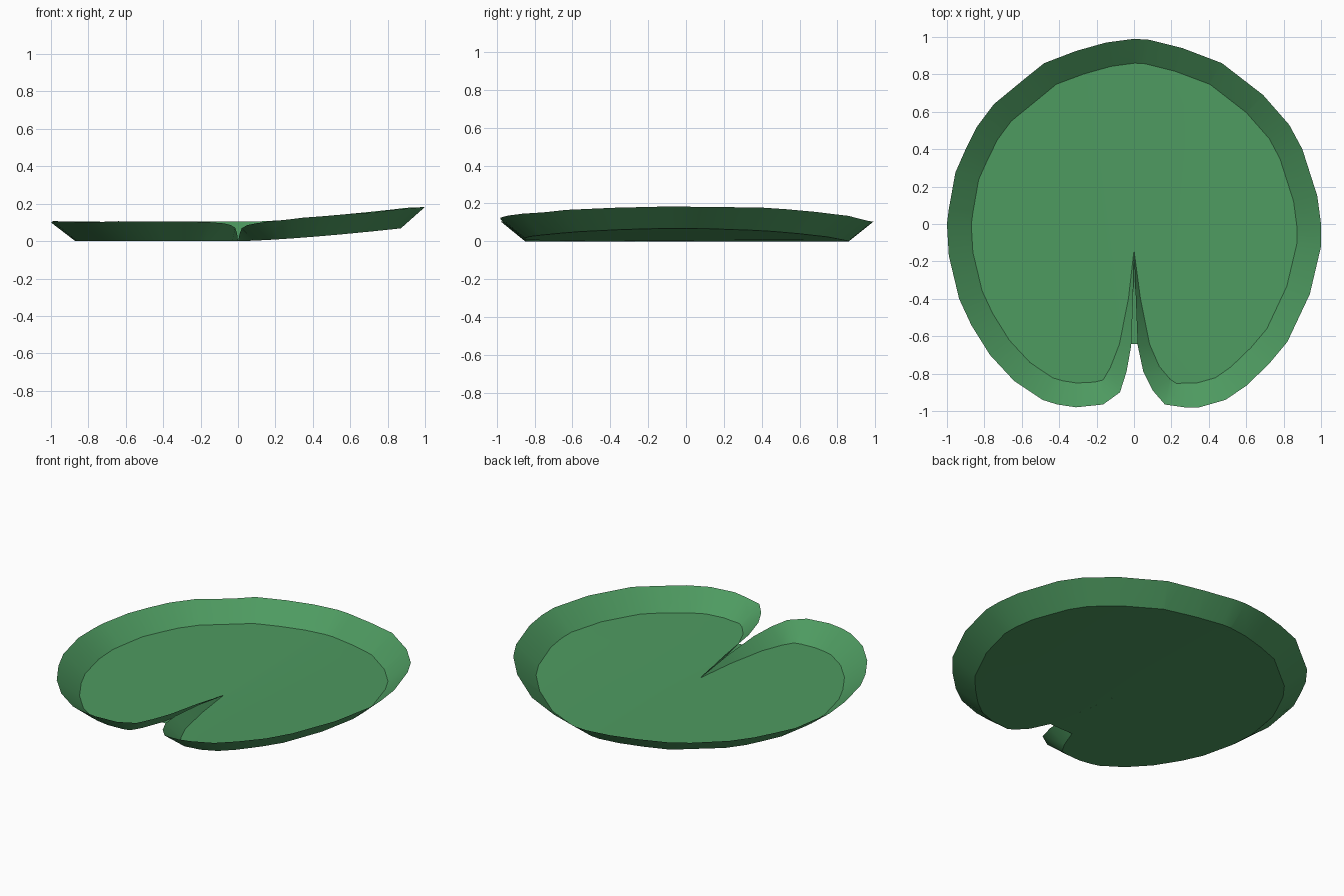
import bpy, bmesh, math, random
from mathutils import Vector

random.seed(4)
cube = bpy.data.objects.get("Cube")
if cube:
    bpy.data.objects.remove(cube, do_unlink=True)

# Leaf green
green = bpy.data.materials.new("leaf_green")
green.use_nodes = True
colour = (0.076, 0.325, 0.118, 1)
green.diffuse_color = colour
green.node_tree.nodes["Principled BSDF"].inputs["Base Color"].default_value = colour

# Rim outline, counterclockwise from the notch tip
OUTLINE = [
    (0, -.14), (.01, -.4), (.02, -.65), (.05, -.79), (.1, -.89), (.165, -.965),
    (.27, -.98), (.35, -.98), (.49, -.94), (.6, -.865), (.72, -.75), (.82, -.63),
    (.94, -.375), (1, -.12), (1, 0), (.98, .15), (.9, .4), (.83, .53),
    (.69, .69), (.47, .86), (.26, .94), (.08, .985), (0, .99), (-.15, .97),
    (-.31, .925), (-.48, .86), (-.58, .78), (-.75, .64), (-.84, .52), (-.9, .4),
    (-.955, .275), (-.99, .08), (-1, 0), (-.99, -.17), (-.935, -.4), (-.87, -.54),
    (-.77, -.7), (-.64, -.84), (-.49, -.94), (-.41, -.965), (-.31, -.98),
    (-.165, -.965), (-.075, -.9), (-.04, -.79), (-.015, -.65), (-.005, -.4)]
RIM_WIDTH, RIM_HEIGHT = 0.13, 0.103
points = [Vector(p) for p in OUTLINE]
tip = points[0]


def inward(i):
    """Unit direction from the rim towards the leaf floor."""
    before = (points[i] - points[i - 1]).normalized()
    after = (points[(i + 1) % len(points)] - points[i]).normalized()
    along = (before + after).normalized()
    return Vector((-along.y, along.x))


# Floor and rim edges; the rim narrows and sinks towards the notch tip
bm = bmesh.new()
tip_vert = bm.verts.new((tip.x, tip.y, 0))
inner, outer = [tip_vert], [tip_vert]
for i in range(1, len(points)):
    p = points[i]
    reach = min(1, (p - tip).length / 0.85)
    q = p + inward(i) * RIM_WIDTH * reach ** 1.4
    height = RIM_HEIGHT * reach ** 0.7 + random.uniform(-.004, .004)
    inner.append(bm.verts.new((q.x, q.y, 0)))
    outer.append(bm.verts.new((p.x, p.y, height)))

# Flat floor
floor = bm.faces.new(inner)

# Flared rim
for i in range(len(points)):
    j = (i + 1) % len(points)
    loop = [outer[i], outer[j], inner[j], inner[i]]
    bm.faces.new(list(dict.fromkeys(loop)))

# Cross cuts let the leaf curl up on its left side
bmesh.ops.triangulate(bm, faces=[floor])
for x in (0, 0.2, 0.4, 0.6):
    bmesh.ops.bisect_plane(bm, geom=bm.verts[:] + bm.edges[:] + bm.faces[:],
                           dist=0.0001, plane_co=(x, 0, 0), plane_no=(1, 0, 0))
for v in bm.verts:
    v.co.z += 0.083 * max(0, v.co.x) ** 1.4

mesh = bpy.data.meshes.new("floating_leaf")
bm.to_mesh(mesh)
bm.free()
mesh.materials.append(green)
leaf = bpy.data.objects.new("floating_leaf", mesh)
bpy.context.collection.objects.link(leaf)

# Smooth rim with a crisp crease at the floor
bpy.ops.object.select_all(action="DESELECT")
leaf.select_set(True)
bpy.context.view_layer.objects.active = leaf
bpy.ops.object.shade_smooth_by_angle(angle=math.radians(30))
